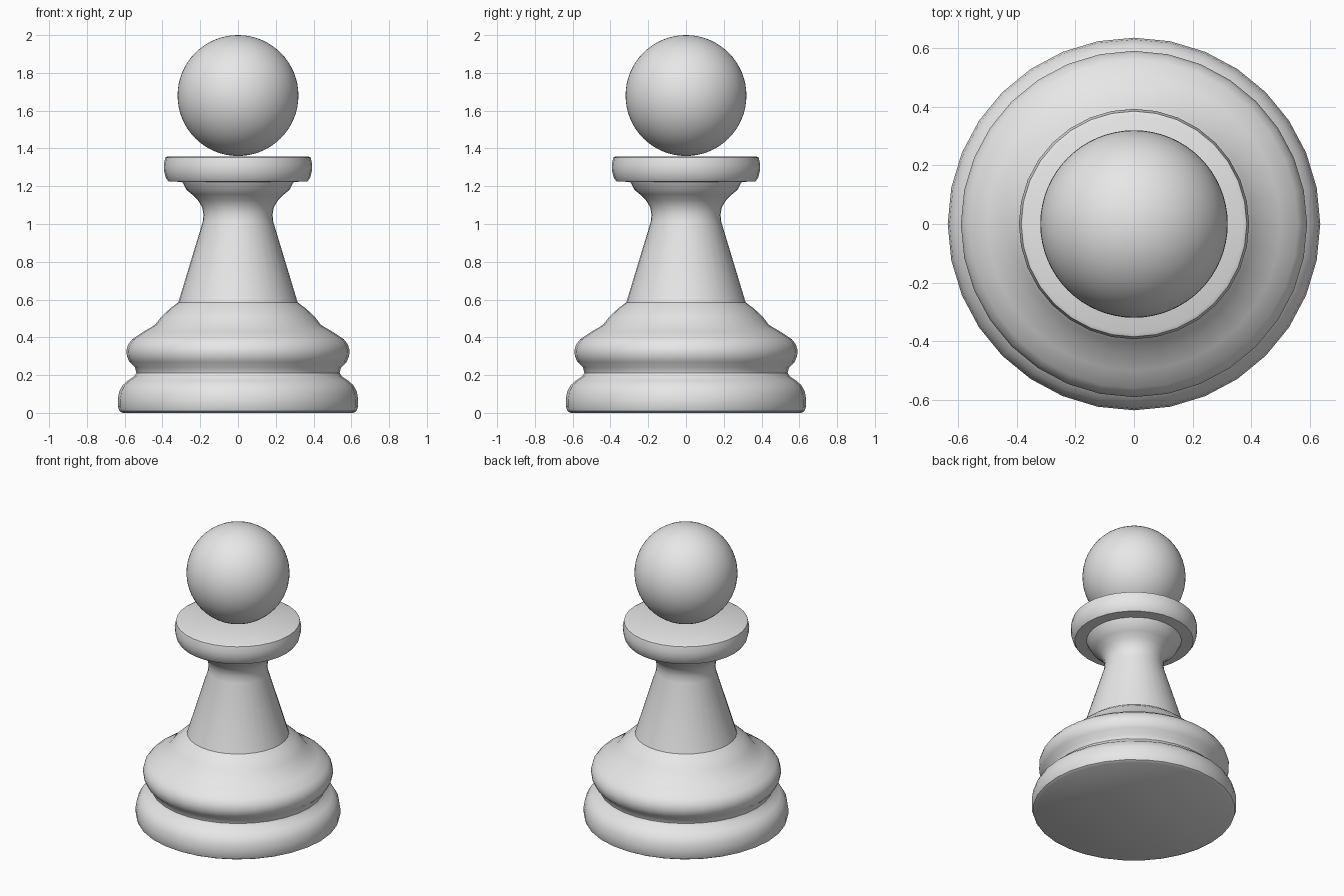
import bpy, bmesh, math

if "Cube" in bpy.data.objects:
    bpy.data.objects.remove(bpy.data.objects["Cube"])

SEGMENTS = 32

grey = bpy.data.materials.new("plain_grey")
grey.diffuse_color = (0.8, 0.8, 0.8, 1.0)
grey.use_nodes = True
grey.node_tree.nodes["Principled BSDF"].inputs["Base Color"].default_value = grey.diffuse_color


def finish(obj, angle):
    obj.data.materials.append(grey)
    bpy.ops.object.select_all(action='DESELECT')
    obj.select_set(True)
    bpy.context.view_layer.objects.active = obj
    bpy.ops.object.shade_smooth_by_angle(angle=math.radians(angle))


def lathe(name, profile, angle=36):
    """Revolve (radius, height) points about z and cap both ends."""
    bm = bmesh.new()
    rings = []
    for r, z in profile:
        rings.append([bm.verts.new((r * math.cos(2 * math.pi * i / SEGMENTS),
                                    r * math.sin(2 * math.pi * i / SEGMENTS), z))
                      for i in range(SEGMENTS)])
    for low, high in zip(rings, rings[1:]):
        for i in range(SEGMENTS):
            j = (i + 1) % SEGMENTS
            bm.faces.new((low[i], low[j], high[j], high[i]))
    bm.faces.new(list(reversed(rings[0])))
    bm.faces.new(rings[-1])
    mesh = bpy.data.meshes.new(name)
    bm.to_mesh(mesh)
    bm.free()
    obj = bpy.data.objects.new(name, mesh)
    bpy.context.collection.objects.link(obj)
    finish(obj, angle)
    return obj


# Turned body: foot, groove, rounded ring, shoulder, stem, flare and collar
lathe("body", [
    (0.61, 0.0), (0.628, 0.01), (0.636, 0.035), (0.636, 0.07), (0.63, 0.11),
    (0.612, 0.145), (0.585, 0.17), (0.55, 0.193), (0.538, 0.212),
    (0.545, 0.24), (0.575, 0.27), (0.588, 0.30), (0.591, 0.33),
    (0.582, 0.362), (0.56, 0.39), (0.50, 0.43), (0.44, 0.465),
    (0.405, 0.51), (0.36, 0.552), (0.316, 0.585),
    (0.187, 1.01), (0.183, 1.05), (0.190, 1.09), (0.212, 1.125),
    (0.245, 1.158), (0.272, 1.18), (0.295, 1.223),
    (0.368, 1.225), (0.382, 1.245), (0.391, 1.28), (0.393, 1.315),
    (0.385, 1.352), (0.372, 1.358),
])

# Ball head resting on the collar
bpy.ops.mesh.primitive_uv_sphere_add(segments=64, ring_count=32, radius=0.32,
                                     location=(0, 0, 1.68))
head = bpy.context.object
head.name = "ball_head"
finish(head, 60)
